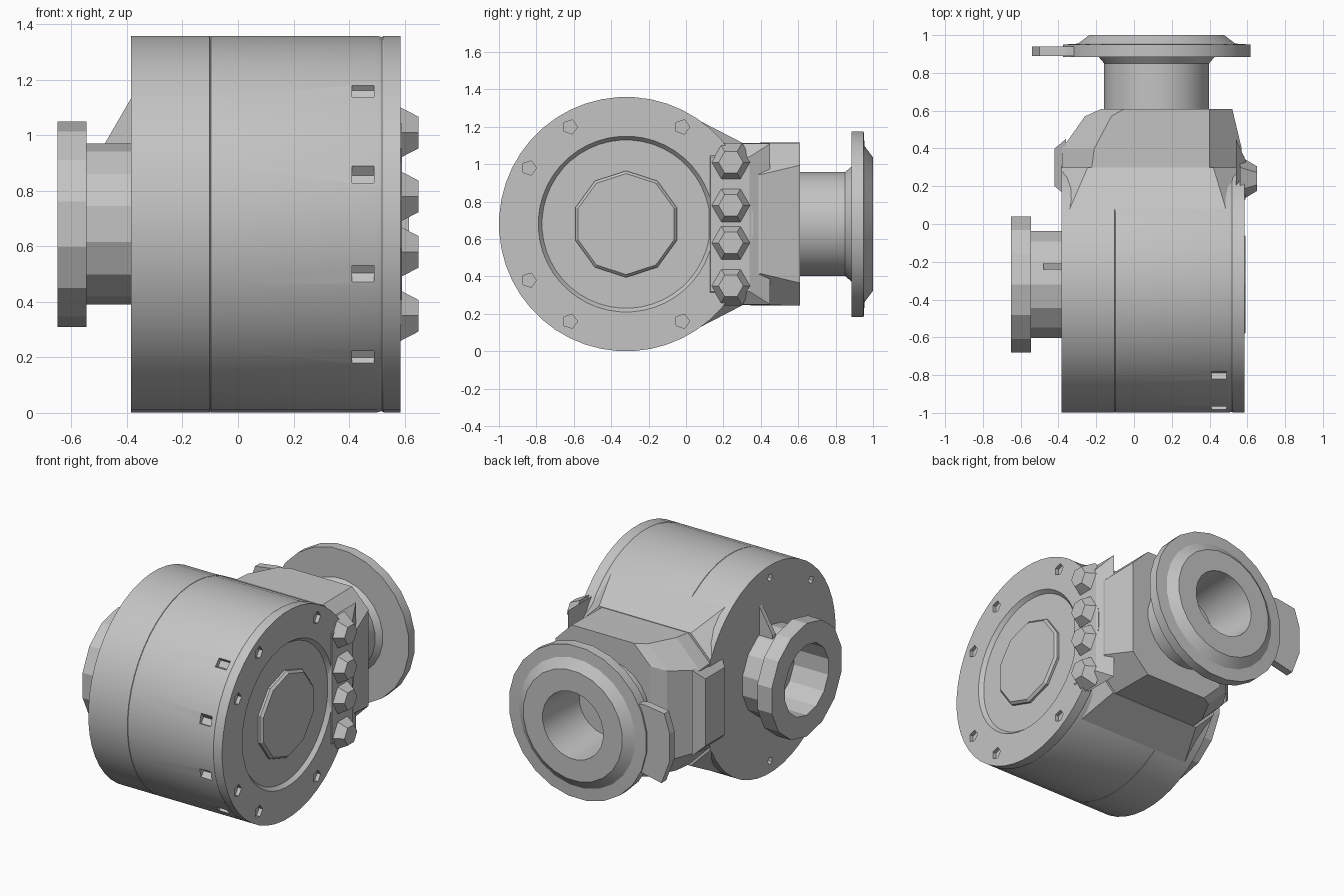
import bpy, bmesh, math
from mathutils import Matrix, Vector

if "Cube" in bpy.data.objects:
    bpy.data.objects.remove(bpy.data.objects["Cube"])

GREY = (0.55, 0.55, 0.55, 1)
mat = bpy.data.materials.new("cast grey")
mat.use_nodes = True
mat.diffuse_color = GREY
mat.node_tree.nodes["Principled BSDF"].inputs["Base Color"].default_value = GREY

DRUM_Y, MID_Z, OUT_X, R = -0.32, 0.68, 0.12, 0.68


def finish(name, bm, smooth=True):
    bmesh.ops.recalc_face_normals(bm, faces=bm.faces)
    mesh = bpy.data.meshes.new(name)
    bm.to_mesh(mesh)
    bm.free()
    mesh.materials.append(mat)
    ob = bpy.data.objects.new(name, mesh)
    bpy.context.collection.objects.link(ob)
    if smooth:
        bpy.ops.object.select_all(action='DESELECT')
        ob.select_set(True)
        bpy.context.view_layer.objects.active = ob
        bpy.ops.object.shade_smooth_by_angle(angle=math.radians(25))
    return ob


def lathe(name, profile, axis, sides):
    """Spin (position, radius) pairs round the drum (X) or outlet (Y) axis."""
    bm = bmesh.new()
    rings = []
    for p, r in profile:
        ring = []
        for i in range(sides):
            a = math.tau * (i + 0.5) / sides
            u, w = r * math.cos(a), MID_Z + r * math.sin(a)
            co = (p, DRUM_Y + u, w) if axis == 'X' else (OUT_X + u, p, w)
            ring.append(bm.verts.new(co))
        rings.append(ring)
    for a, b in zip(rings, rings[1:]):
        for i in range(sides):
            j = (i + 1) % sides
            bm.faces.new((a[i], a[j], b[j], b[i]))
    bm.faces.new(rings[0])
    bm.faces.new(rings[-1])
    return finish(name, bm)


def hull(name, points):
    bm = bmesh.new()
    for p in points:
        bm.verts.new(p)
    bmesh.ops.convex_hull(bm, input=bm.verts)
    bmesh.ops.dissolve_limit(bm, angle_limit=0.02, verts=bm.verts, edges=bm.edges)
    return finish(name, bm, False)


def studs(name, spots, sides, taper=1):
    """Short prisms along X, given as (centre, radius, depth)."""
    bm = bmesh.new()
    for centre, r, depth in spots:
        m = Matrix.Translation(centre) @ Matrix.Rotation(math.pi / 2, 4, 'Y')
        bmesh.ops.create_cone(bm, cap_ends=True, segments=sides, radius1=r,
                              radius2=r * taper, depth=depth, matrix=m)
    return finish(name, bm, False)


def cut(target, spots):
    cutter = studs(target.name + "_cutter", spots, 5)
    cutter.hide_render = True
    cutter.hide_set(True)
    mod = target.modifiers.new("pockets", 'BOOLEAN')
    mod.operation = 'DIFFERENCE'
    mod.object = cutter
    mod.solver = 'EXACT'


def around(x, r, degrees):
    a = math.radians(degrees)
    return Vector((x, DRUM_Y + r * math.cos(a), MID_Z + r * math.sin(a)))


# Drum in two castings with a fine seam between them
drum = lathe("drum", [(-0.385, R), (-0.102, R), (-0.1, R - 0.004),
                      (-0.098, R), (0.5, R), (0.52, R - 0.005)], 'X', 48)
cut(drum, [(around(0.45, R, a), 0.035, 0.08) for a in (135, 165, 195, 225)]
    + [(around(-0.385, 0.6, a), 0.025, 0.06) for a in range(45, 360, 45)])

# Lid with a recessed ring, bolt pockets and a raised ten-sided boss
lid = lathe("lid", [(0.51, R - 0.01), (0.525, R), (0.585, R), (0.585, 0.47),
                    (0.56, 0.45)], 'X', 48)
cut(lid, [(around(0.585, 0.6, a), 0.04, 0.05)
          for a in (60, 120, 150, 210, 240, 300)])
lathe("lid_boss", [(0.54, 0.285), (0.575, 0.285), (0.59, 0.27)], 'X', 10)

# Hollow inlet pipe with its flange, and a gusset on top of it
lathe("inlet", [(-0.37, 0.29), (-0.545, 0.29), (-0.545, 0.37), (-0.65, 0.37),
                (-0.65, 0.23), (-0.4, 0.23)], 'X', 14)
hull("inlet_gusset", [(x, y, z) for y in (-0.24, -0.21)
                      for x, z in ((-0.37, 1.16), (-0.48, 0.97), (-0.48, 0.9), (-0.37, 0.9))])


# Web that leaves the drum at a tangent, then the squarer neck
def section(y, x0, x1, half, chamfer):
    pts = []
    for s in (-1, 1):
        z = MID_Z + s * half
        pts += [(x0, y, z - s * chamfer), (x0 + chamfer, y, z),
                (x1 - chamfer, y, z), (x1, y, z - s * chamfer)]
    return pts


hull("web", section(0, -0.385, 0.52, 0.59, 0.01)
     + section(0.3, -0.385, 0.56, 0.435, 0.14))
hull("neck", section(0.15, -0.385, 0.54, 0.43, 0.14)
     + section(0.4, -0.38, 0.57, 0.435, 0.17)
     + section(0.57, -0.26, 0.53, 0.435, 0.14)
     + section(0.61, -0.17, 0.52, 0.435, 0.12))


# Cast pads on both sides of the neck
def pad(name, base, top, base_y, top_y, base_h, top_h):
    hull(name, [(x, y, MID_Z + s * h)
                for x, ys, h in ((base, base_y, base_h), (top, top_y, top_h))
                for y in ys for s in (-1, 1)])


pad("lid_side_pad", 0.54, 0.59, (0.12, 0.45), (0.13, 0.34), 0.43, 0.36)
pad("inlet_side_pad", -0.36, -0.42, (0.15, 0.45), (0.2, 0.4), 0.28, 0.22)

# Tapered bolt bosses standing on the lid side pad
studs("pad_bolt_bosses", [((0.605, 0.24, MID_Z + s * h), 0.12, 0.09)
                          for s in (-1, 1) for h in (0.1, 0.33)], 6, 0.55)

# Outlet pipe, flange, raised face and deep bore
lathe("outlet", [(0.58, 0.28), (0.85, 0.28), (0.885, 0.31), (0.885, 0.5), (0.95, 0.5),
                 (0.955, 0.42), (1.0, 0.36), (1.0, 0.22), (0.65, 0.2)], 'Y', 24)

# Side plate standing out from the outlet flange
outline = [(-0.36, 0.92), (-0.5, 0.9), (-0.54, 0.78), (-0.54, 0.6),
           (-0.48, 0.44), (-0.2, 0.5), (-0.2, 0.9)]
hull("side_plate", [(x, y, z) for x, z in outline for y in (0.89, 0.94)])
